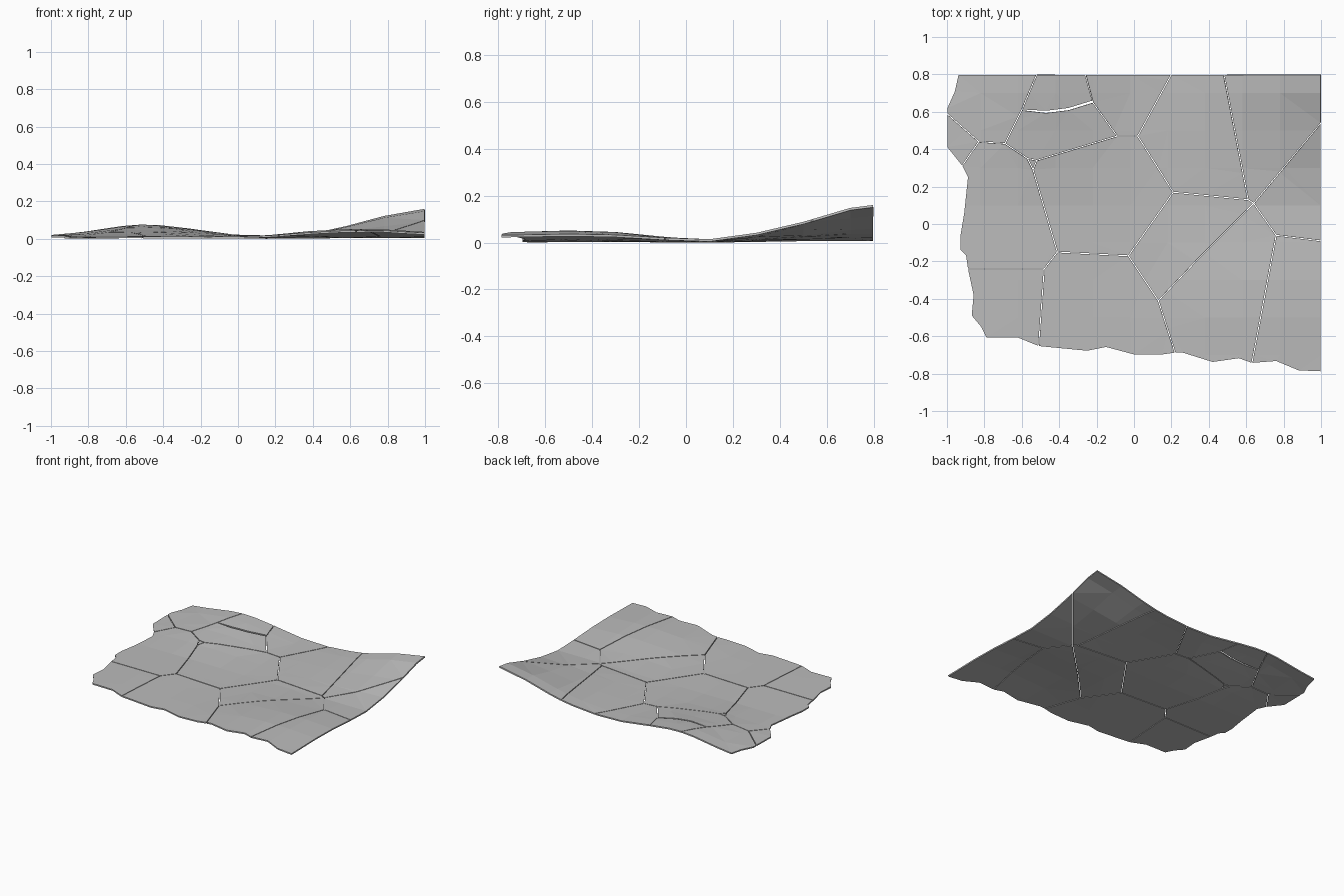
import bpy
import bmesh

if "Cube" in bpy.data.objects:
    bpy.data.objects.remove(bpy.data.objects["Cube"])

THICK, GAP, CELL = 0.01, 0.0025, 0.2

stone = bpy.data.materials.new("light_grey_stone")
stone.use_nodes = True
grey = (0.5, 0.5, 0.5, 1)
stone.diffuse_color = grey
stone.node_tree.nodes["Principled BSDF"].inputs["Base Color"].default_value = grey

# Gentle swells of the sheet: heights on a coarse control net
XS = [-1, -.5, .1, .5, .75, 1]
YS = [-.8, -.45, .1, .45, .8]
HEIGHTS = [
    [.02, .012, .014, .04, .045, .032],
    [.015, .014, .016, .05, .051, .037],
    [.012, .013, .01, .013, .014, .014],
    [.018, .045, .015, .028, .055, .076],
    [.022, .076, .016, .05, .115, .16],
]


def spline(keys, values, t):
    """Smooth curve through the given values."""
    last = len(keys) - 1
    t = min(max(t, keys[0]), keys[last])
    i = max(k for k in range(last) if keys[k] <= t)

    def slope(k):
        if k in (0, last):
            return 0
        before = (values[k] - values[k - 1]) / (keys[k] - keys[k - 1])
        after = (values[k + 1] - values[k]) / (keys[k + 1] - keys[k])
        return 0 if before * after <= 0 else (before + after) / 2

    span = keys[i + 1] - keys[i]
    u = (t - keys[i]) / span
    ease = u * u * (3 - 2 * u)
    bend = u * (1 - u) * span * ((1 - u) * slope(i) - u * slope(i + 1))
    return values[i] + (values[i + 1] - values[i]) * ease + bend


def height(x, y):
    return max(THICK, spline(YS, [spline(XS, row, x) for row in HEIGHTS], y))


# Corners where the cracks meet
CORNERS = dict(
    a=(-.83, .44), b=(-.69, .43), c=(-.6, .61), d=(-.22, .65), e=(-.09, .47),
    f=(.02, .47), g=(.21, .17), h=(.61, .13), i=(.64, .11), j=(.76, -.06),
    k=(.13, -.41), l=(-.03, -.17), m=(-.41, -.15), n=(-.48, -.24),
    o=(-.57, .35), p=(-.52, .34), q=(-.54, .29),
    r=(-.52, .8), s=(-.26, .8), t=(.2, .8), u=(.48, .8),
    v=(1, .8), w=(1, .54), x=(1, -.09), y=(.33, -.2))


def at(letters):
    return [CORNERS[ch] for ch in letters]


# Ragged outer edge, one stretch per piece, running from back left to front right
edge_back = [(-.94, .8), (-.96, .71), (-1, .62), (-1, .59)]
edge_chip = [(-1, .59), (-1, .41), (-.92, .31)]
edge_side = [(-.92, .31), (-.89, .25), (-.91, .06), (-.93, -.06), (-.93, -.14),
             (-.9, -.17), (-.89, -.24)]
edge_corner = [(-.89, -.24), (-.86, -.38), (-.87, -.49), (-.82, -.55),
               (-.79, -.61), (-.62, -.61), (-.51, -.655)]
edge_front = [(-.51, -.655), (-.25, -.68), (-.15, -.66), (0, -.7), (.15, -.7),
              (.22, -.69)]
edge_front_right = [(.22, -.69), (.26, -.69), (.42, -.74), (.56, -.72), (.63, -.745)]
edge_right = [(.63, -.745), (.76, -.735), (.88, -.785), (1, -.79)]

# Bowed crack, slightly open
bow = [(-.47, .595), (-.35, .61)]
bow_open = [(px, py + .008) for px, py in bow]

PIECES = {
    "back_left_piece": edge_back + at("abcr"),
    "back_notch_piece": at("rc") + bow_open + [(-.22, .658)] + at("s"),
    "back_middle_piece": at("sdeft"),
    "back_inner_piece": at("c") + bow + at("depob"),
    "left_chip": edge_chip + at("a"),
    "left_piece": edge_side + at("nmqoba"),
    "small_sliver": at("opq"),
    "centre_piece": at("pefglmq"),
    "back_right_piece": at("tfghu"),
    "back_corner_piece": at("uhiwv"),
    "right_piece": at("ijxw"),
    "centre_right_piece": at("ghiykl"),
    "front_right_piece": at("kyij") + edge_front_right[::-1],
    "right_corner_piece": edge_right + at("xj"),
    "front_piece": edge_front + at("klmn"),
    "front_left_piece": edge_corner + at("n"),
}


def build_piece(name, outline):
    bm = bmesh.new()
    face = bm.faces.new([bm.verts.new((px, py, 0)) for px, py in outline])
    face.normal_update()
    if face.normal.z < 0:
        face.normal_flip()
    # Shrink the outline to leave a crack around it
    ring = bmesh.ops.inset_region(bm, faces=[face], thickness=GAP,
                                  use_boundary=True, use_even_offset=True)
    bmesh.ops.delete(bm, geom=ring["faces"], context='FACES')
    # Slice into square cells so the sheet can bend
    for step in range(-5, 5):
        for spot, axis in (((step * CELL - .02, 0, 0), (1, 0, 0)),
                           ((0, step * CELL + .1, 0), (0, 1, 0))):
            bmesh.ops.bisect_plane(bm, geom=bm.verts[:] + bm.edges[:] + bm.faces[:],
                                   plane_co=spot, plane_no=axis, dist=1e-5)
    bmesh.ops.triangulate(bm, faces=[f for f in bm.faces if len(f.verts) > 4])
    for vert in bm.verts:
        vert.co.z = height(vert.co.x, vert.co.y)
    mesh = bpy.data.meshes.new(name)
    bm.to_mesh(mesh)
    bm.free()
    mesh.materials.append(stone)
    obj = bpy.data.objects.new(name, mesh)
    bpy.context.collection.objects.link(obj)
    # Give the sheet its thickness
    shell = obj.modifiers.new("thickness", 'SOLIDIFY')
    shell.thickness = THICK
    shell.offset = -1


for piece_name, piece_outline in PIECES.items():
    build_piece(piece_name, piece_outline)
